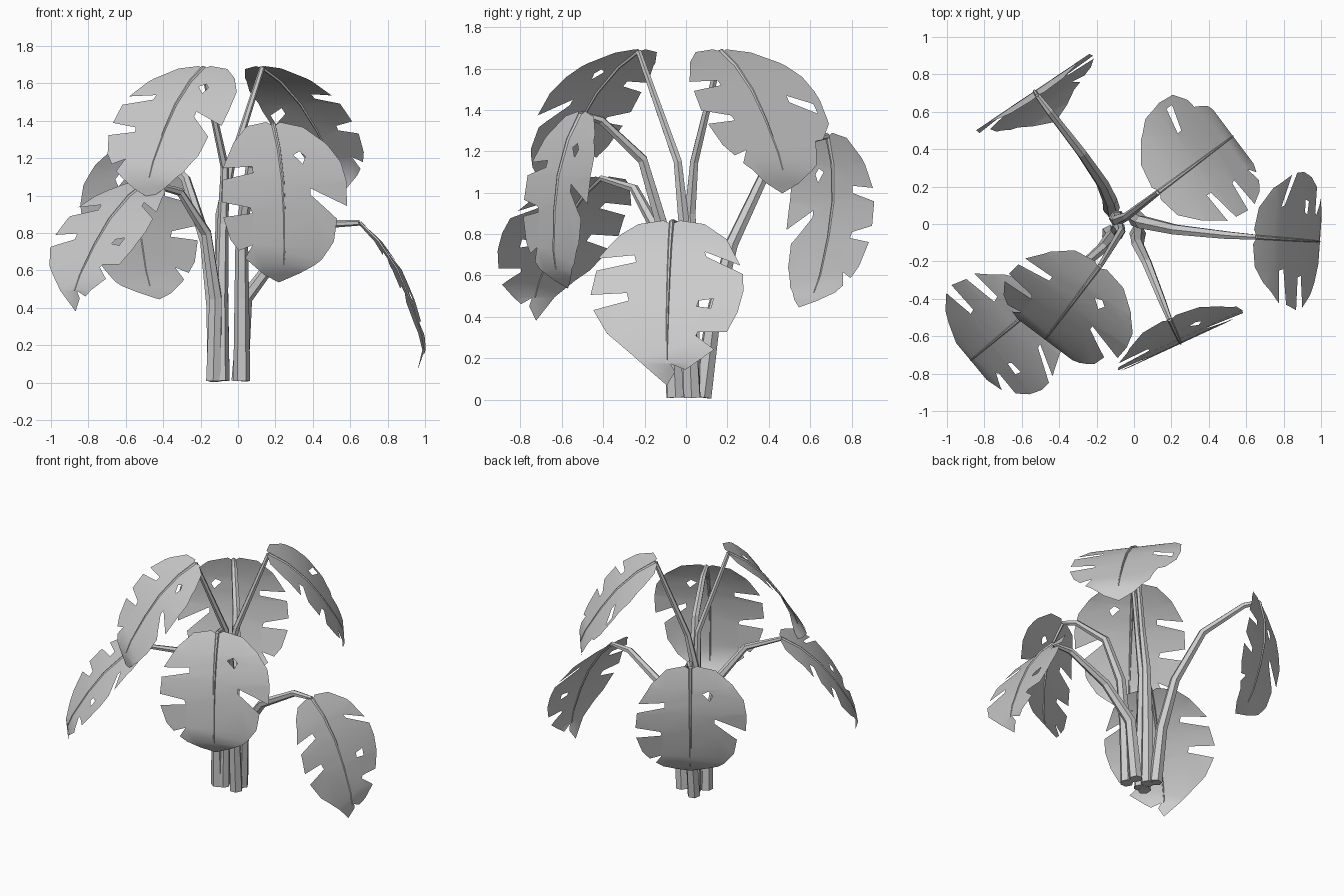
import bpy, bmesh, math
from mathutils import Vector

if "Cube" in bpy.data.objects:
    bpy.data.objects.remove(bpy.data.objects["Cube"])

# Shared drooping leaf profile: (outward, up) along the midrib
PROFILE = [(0, 0), (.1, -.1), (.2, -.25), (.27, -.41), (.33, -.59), (.345, -.68), (.31, -.79)]
KNOTS = [0]
for a, b in zip(PROFILE, PROFILE[1:]):
    KNOTS.append(KNOTS[-1] + math.dist(a, b))

# Half outlines of the blades, flat: (along midrib, to the side), with slits; and holes
RIGHT_A = [(-.015, -.04), (.01, -.16), (.11, -.26), (.255, -.345), (.245, -.17), (.28, -.17),
           (.32, -.355), (.44, -.365), (.47, -.20), (.50, -.19), (.52, -.36), (.64, -.32), (.70, -.27),
           (.67, -.19), (.74, -.23), (.84, -.10)]
LEFT_A = [(.83, .11), (.75, .22), (.65, .29), (.53, .31), (.40, .16), (.365, .16), (.46, .37),
          (.33, .375), (.22, .355), (.11, .28), (.015, .17), (-.015, .04)]
RIGHT_B = [(-.015, -.04), (.01, -.16), (.08, -.24), (.23, -.345), (.21, -.17), (.25, -.16),
           (.30, -.35), (.43, -.375), (.42, -.20), (.46, -.19), (.51, -.36), (.63, -.29), (.76, -.14)]
LEFT_B = [(.82, .04), (.78, .02), (.81, .09), (.71, .23), (.64, .14), (.62, .15), (.62, .29),
          (.52, .34), (.41, .365), (.32, .36), (.22, .18), (.19, .17), (.27, .345), (.11, .27),
          (.01, .16), (-.015, .04)]
LEFT_C = [(.84, .10), (.75, .21), (.62, .25), (.61, .30), (.52, .37), (.38, .38), (.22, .355),
          (.11, .28), (.015, .17), (-.015, .04)]
BASE, TIP = [(.01, 0)], [(.89, 0)]
A = (BASE + RIGHT_A + TIP + LEFT_A, [(.16, .12), (.18, .08), (.23, .13), (.19, .15)])
B = (BASE + RIGHT_B + TIP + LEFT_B, [(.46, .15), (.49, .14), (.50, .21), (.45, .22)])
C = (BASE + RIGHT_A + TIP + LEFT_C, [(.35, .19), (.39, .19), (.46, .33), (.40, .33)])


def frame(base, out, pitch):
    """Return a function placing (along, left) on the curved leaf."""
    o = Vector((out[0], out[1], 0)).normalized()
    left = Vector((-o.y, o.x, 0))
    c, n = math.cos(math.radians(pitch)), math.sin(math.radians(pitch))

    def place(s, w):
        i = 0
        while i < len(KNOTS) - 2 and s > KNOTS[i + 1]:
            i += 1
        t = (s - KNOTS[i]) / (KNOTS[i + 1] - KNOTS[i])
        r = PROFILE[i][0] + t * (PROFILE[i + 1][0] - PROFILE[i][0])
        z = PROFILE[i][1] + t * (PROFILE[i + 1][1] - PROFILE[i][1])
        return Vector(base) + o * (r * c + z * n) + left * w + Vector((0, 0, z * c - r * n))
    return place


def tube(name, pts, radii):
    """Six-sided, flat-faced tapered tube along a path."""
    cu = bpy.data.curves.new(name, 'CURVE')
    cu.dimensions = '3D'
    cu.bevel_depth = 1
    cu.bevel_resolution = 1
    cu.use_fill_caps = True
    sp = cu.splines.new('POLY')
    sp.points.add(len(pts) - 1)
    for p, co, r in zip(sp.points, pts, radii):
        p.co = (*co, 1)
        p.radius = r
    ob = bpy.data.objects.new(name, cu)
    bpy.context.collection.objects.link(ob)
    bpy.ops.object.select_all(action='DESELECT')
    ob.select_set(True)
    bpy.context.view_layer.objects.active = ob
    bpy.ops.object.convert(target='MESH')
    bpy.ops.object.shade_flat()


def blade(name, place, outline, hole):
    bm = bmesh.new()
    edges = []
    for loop in (outline, hole):
        vs = [bm.verts.new((s, w, 0)) for s, w in loop]
        edges += [bm.edges.new((vs[i - 1], vs[i])) for i in range(len(vs))]
    bmesh.ops.triangle_fill(bm, edges=edges, use_beauty=True, use_dissolve=False, normal=(0, 0, 1))
    for k in KNOTS[1:-1]:
        bmesh.ops.bisect_plane(bm, geom=bm.verts[:] + bm.edges[:] + bm.faces[:],
                               plane_co=(k, 0, 0), plane_no=(1, 0, 0))
    bm.normal_update()
    for f in bm.faces:
        if f.normal.z < 0:
            f.normal_flip()
        f.smooth = True
    for v in bm.verts:
        v.co = place(v.co.x, v.co.y)
    me = bpy.data.meshes.new(name)
    bm.to_mesh(me)
    bm.free()
    bpy.context.collection.objects.link(bpy.data.objects.new(name, me))


# Leaves: blade type, outward direction, pitch, stalk path (last point is the leaf base)
LEAVES = {
    'upper_left': (A, (-.6, -.8), -12.6, [(-.09, -.04, .01), (-.09, -.03, .45), (-.08, -.01, .85),
                                          (-.07, -.04, 1.15), (-.185, -.23, 1.685)]),
    'upper_right': (C, (.8, .6), -14, [(-.09, .03, .01), (-.09, .03, .5), (-.09, .02, .9),
                                       (-.04, .04, 1.15), (.13, .17, 1.685)]),
    'front': (A, (.42, -.91), 17, [(.02, -.05, .01), (.02, -.07, .45), (.02, -.11, .82),
                                   (.07, -.21, 1.16), (.15, -.41, 1.35), (.19, -.51, 1.38)]),
    'right': (B, (1, -.07), 0, [(.01, .03, .01), (.04, .01, .45), (.22, -.03, .69),
                                (.50, -.06, .85), (.65, -.07, .855)]),
    'lower_left': (B, (-.77, -.64), -14, [(-.13, -.05, .01), (-.12, -.07, .45), (-.17, -.13, .8),
                                          (-.31, -.25, 1.02), (-.49, -.41, 1.07)]),
    'back': (A, (-.56, .83), 33, [(-.12, .08, .01), (-.13, .13, .4), (-.17, .22, .75),
                                  (-.28, .38, 1.09), (-.45, .60, 1.26), (-.515, .685, 1.275)]),
}
for name, ((outline, hole), out, pitch, path) in LEAVES.items():
    n = len(path) - 1
    tube(name + '_stalk', path, [.045 - .03 * (i / n) for i in range(n + 1)])
    place = frame(path[-1], out, pitch)
    blade(name + '_leaf', place, outline, hole)
    # Raised midrib fading towards the tip
    tube(name + '_midrib', [place(k, 0) for k in KNOTS[:-1]],
         [.012 - .0018 * i for i in range(len(KNOTS) - 1)])
